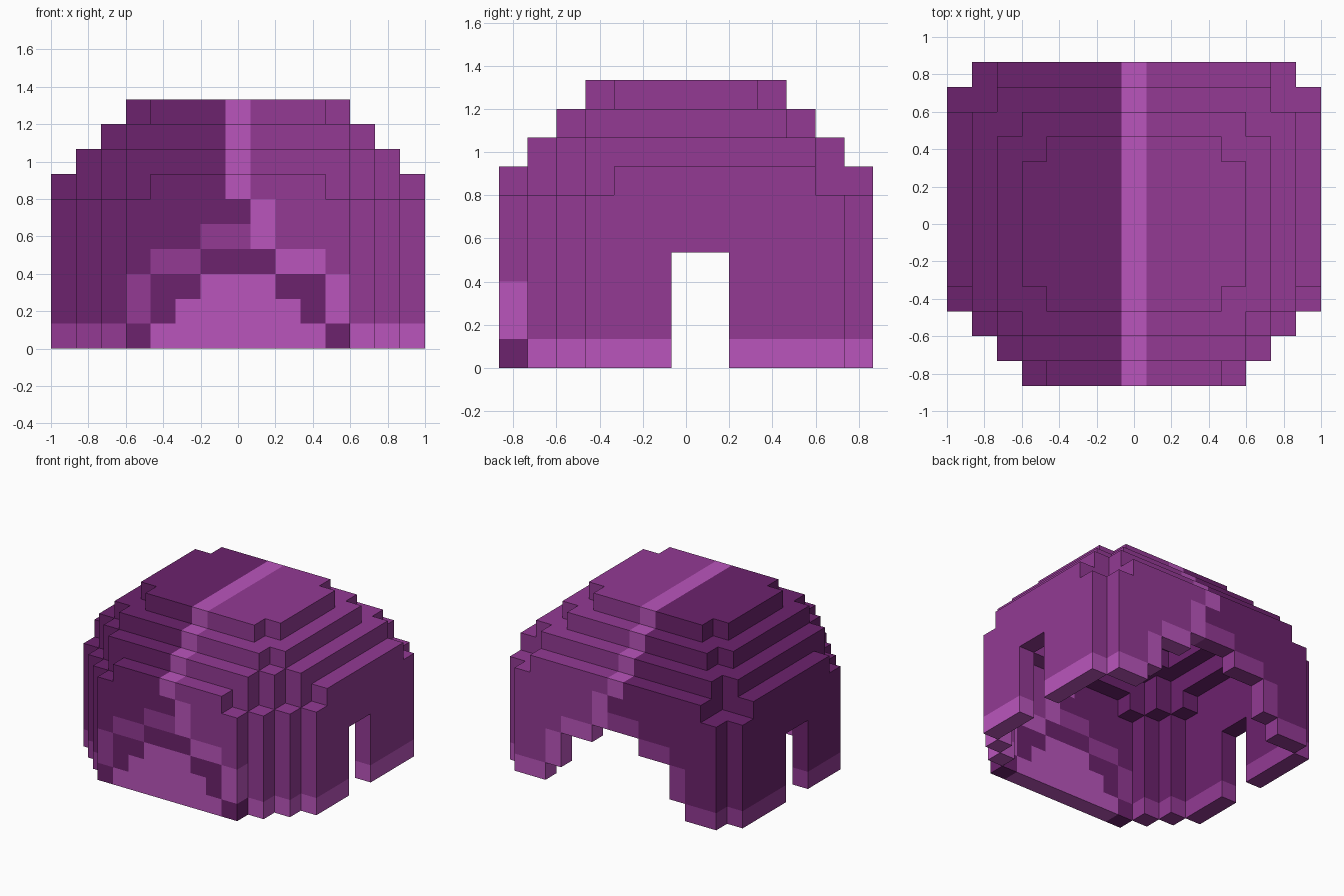
import bpy, bmesh
from mathutils import Vector

cube = bpy.data.objects.get("Cube")
if cube:
    bpy.data.objects.remove(cube, do_unlink=True)

U = 2 / 15                      # block size
DARK, MID, LIGHT = 0, 1, 2


def linear(c):
    c /= 255
    return c / 12.92 if c <= 0.04045 else ((c + 0.055) / 1.055) ** 2.4


def material(name, rgb):
    m = bpy.data.materials.new(name)
    col = tuple(linear(c) for c in rgb) + (1.0,)
    m.diffuse_color = col
    m.use_nodes = True
    bsdf = next(n for n in m.node_tree.nodes if n.type == 'BSDF_PRINCIPLED')
    bsdf.inputs["Base Color"].default_value = col
    bsdf.inputs["Roughness"].default_value = 0.9
    return m


MATS = [material("dark_purple", (108, 34, 109)),
        material("mid_purple", (147, 58, 148)),
        material("light_purple", (186, 85, 188))]

# Each tier: overlapping slabs (half width, front row, back row) in blocks
BASE = [(7, -3, 5), (6, -4, 6), (5, -5, 6), (4, -6, 6)]
TIERS = [BASE] * 6 + [
    [(7, -2, 4), (6, -3, 4), (5, -4, 6), (4, -5, 6), (3, -6, 6)],
    [(6, -3, 4), (5, -4, 5), (4, -5, 5)],
    [(5, -3, 3), (4, -4, 4)],
    [(4, -2, 2), (3, -3, 3)]]
ARCH = [4, 3, 3, 1]             # half width of the entrance per row

SIDES = [(1, 0, 0), (-1, 0, 0), (0, 1, 0), (0, -1, 0), (0, 0, 1), (0, 0, -1)]


def in_dome(x, y, z):
    if z > 9:
        return False
    return any(abs(x) <= w and y0 <= y <= y1 for w, y0, y1 in TIERS[max(z, 0)])


def is_opening(x, y, z):
    if z > 3:
        return False
    side_door = abs(x) == 7 and y in (0, 1)
    entrance = y == 6 and abs(x) <= ARCH[z]
    return side_door or entrance


def is_shell(x, y, z):
    if not in_dome(x, y, z) or is_opening(x, y, z):
        return False
    return not all(in_dome(x + a, y + b, z + c) for a, b, c in SIDES)


def colour(x, y, z):
    a = abs(x)
    plain = DARK if x < 0 else MID
    trim = MID if x < 0 else LIGHT
    if z >= 6:                              # roof with centre stripe
        return LIGHT if x == 0 else plain
    if abs(y) == 6:                         # front and back wall trim
        if z == 5 and x in (0, 1):
            return LIGHT if x == 1 else DARK
        if z == 4 and a <= 1:
            return LIGHT if x == 1 else MID
        if (z == 3 and a in (2, 3)) or (z in (1, 2) and a == 4):
            return trim
        if y == -6 and z < 4 and a <= ARCH[z]:   # closed flap with dark edge
            inner = [3, 2, 1, -1][z]
            return LIGHT if a <= inner else DARK
    return trim if z == 0 else plain        # hem along the ground


def part_of(x, y, z):
    if z >= 6:
        return "stepped_roof"
    if y == -6:
        return "front_flap" if z < 4 and abs(x) <= ARCH[z] else "front_wall"
    if y >= 5 and abs(x) < 7:
        return "back_wall"
    return "left_wall" if x > 0 else "right_wall"


# Sort the shell blocks into parts
shell = {(x, y, z) for x in range(-7, 8) for y in range(-6, 7)
         for z in range(10) if is_shell(x, y, z)}
parts = {}
for block in sorted(shell):
    parts.setdefault(part_of(*block), []).append(block)


def add_block(bm, block):
    centre = Vector(block) + Vector((0, 0, 0.5))
    for side in SIDES:
        if tuple(p + q for p, q in zip(block, side)) in shell:
            continue
        n = Vector(side)
        t = Vector((n.y, n.z, n.x))
        b = n.cross(t)
        quad = [(t + b), (b - t), (-t - b), (t - b)]
        f = bm.faces.new([bm.verts.new((centre + (n + q) * 0.5) * U) for q in quad])
        f.material_index = colour(*block)


# Build each part with only exposed faces, merged into large flat panels
for name, blocks in parts.items():
    bm = bmesh.new()
    for block in blocks:
        add_block(bm, block)
    bmesh.ops.remove_doubles(bm, verts=bm.verts[:], dist=U * 0.01)
    bmesh.ops.dissolve_limit(bm, angle_limit=0.01, verts=bm.verts[:],
                             edges=bm.edges[:], delimit={'MATERIAL', 'NORMAL'})
    mesh = bpy.data.meshes.new(name)
    bm.to_mesh(mesh)
    bm.free()
    for m in MATS:
        mesh.materials.append(m)
    obj = bpy.data.objects.new(name, mesh)
    bpy.context.scene.collection.objects.link(obj)
